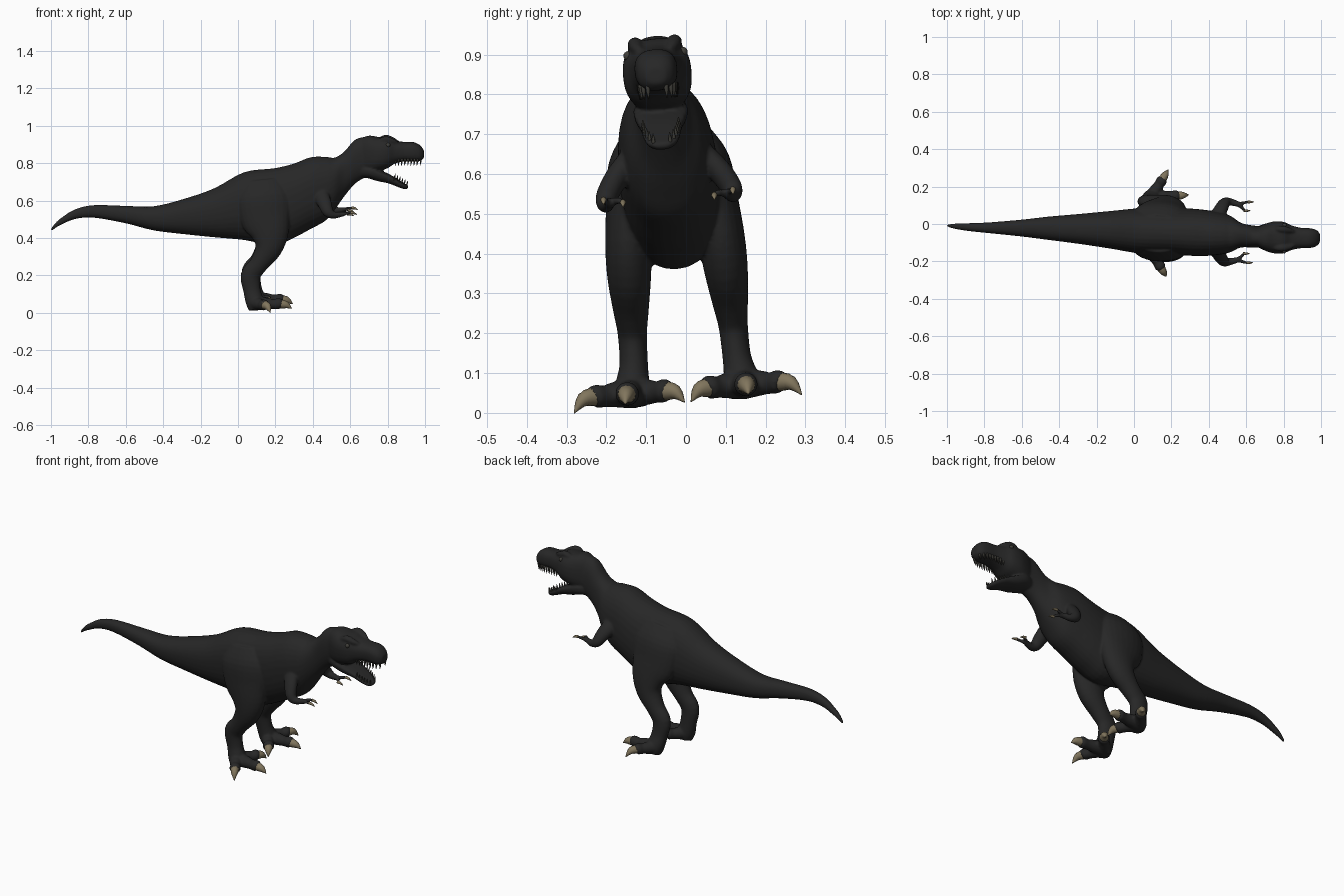
import bpy, bmesh, math
from mathutils import Vector, Matrix

# whole animal leans and turns slightly
POSE = (Matrix.Translation((0, 0.01, 0)) @ Matrix.Rotation(math.radians(-1), 4, 'Z')
        @ Matrix.Rotation(math.radians(4.6), 4, 'X'))


def material(name, rgb):
    m = bpy.data.materials.new(name)
    m.diffuse_color = (*rgb, 1)
    return m


HIDE = material("dark_hide", (0.02, 0.02, 0.02))
CLAW = material("claw", (0.22, 0.18, 0.11))
TOOTH = material("tooth", (0.05, 0.048, 0.04))


def spline(rows, steps):
    out = []
    for i in range(len(rows) - 1):
        a, b = rows[max(i - 1, 0)], rows[i]
        c, d = rows[i + 1], rows[min(i + 2, len(rows) - 1)]
        for s in range(steps):
            t = s / steps
            out.append([q + 0.5 * t * (r - p + t * (2*p - 5*q + 4*r - w + t * (3*(q - r) + w - p)))
                        for p, q, r, w in zip(a, b, c, d)])
    out.append(list(rows[-1]))
    return out


def tube(bm, rows, n=20, steps=4, power=2.0, upright=False, top=1.0, sides=(1,)):
    """Loft of rows (x, y, z, half width, half height)."""
    pts = spline(rows, steps)
    for side in sides:
        rings = []
        for i, (x, y, z, w, h) in enumerate(pts):
            a, b = Vector(pts[max(i - 1, 0)][:3]), Vector(pts[min(i + 1, len(pts) - 1)][:3])
            t = Vector((1, 0, 0)) if upright else (b - a).normalized()
            u = (Vector((0, 1, 0)) - t * t.y).normalized()
            v = t.cross(u)
            ring = []
            for k in range(n):
                ang = 2 * math.pi * k / n
                c, s = math.cos(ang), math.sin(ang)
                c = math.copysign(abs(c) ** (2 / power), c)
                s = math.copysign(abs(s) ** (2 / power), s) * (top if s > 0 else 1)
                p = Vector((x, y, z)) + u * c * max(w, .001) + v * s * max(h, .001)
                ring.append(bm.verts.new((p.x, p.y * side, p.z)))
            rings.append(ring)
        for r, q in zip(rings, rings[1:]):
            for k in range(n):
                bm.faces.new((r[k], r[(k + 1) % n], q[(k + 1) % n], q[k]))
        bm.faces.new(rings[0])
        bm.faces.new(rings[-1])


def finish(name, bm, mat):
    bmesh.ops.recalc_face_normals(bm, faces=bm.faces)
    bm.transform(POSE)
    me = bpy.data.meshes.new(name)
    bm.to_mesh(me)
    bm.free()
    for p in me.polygons:
        p.use_smooth = True
    me.materials.append(mat)
    ob = bpy.data.objects.new(name, me)
    bpy.context.collection.objects.link(ob)
    return ob


def upright_rows(table):
    return [(x, 0, (t + b) / 2, w, (t - b) / 2) for x, t, b, w in table]


BOTH = (1, -1)
skin = bmesh.new()
claws = bmesh.new()

# tail, trunk and neck: x, top, bottom, half width
tube(skin, upright_rows([
    (-1.0, .452, .436, .006), (-.97, .488, .458, .012), (-.94, .512, .474, .016),
    (-.87, .555, .503, .022), (-.77, .577, .510, .029), (-.6, .573, .48, .045),
    (-.45, .571, .442, .063), (-.29, .61, .422, .08), (-.125, .668, .405, .1),
    (.035, .754, .39, .12), (.195, .775, .362, .122), (.3, .80, .402, .125),
    (.39, .834, .45, .121), (.47, .836, .495, .11), (.52, .832, .555, .095),
    (.57, .865, .625, .066), (.63, .93, .695, .058), (.70, .945, .735, .055)]),
    n=32, power=2.25, upright=True)

# skull and snout
tube(skin, upright_rows([
    (.65, .93, .75, .045), (.70, .950, .75, .07), (.75, .943, .76, .085),
    (.80, .942, .775, .084), (.84, .924, .80, .067), (.89, .916, .812, .055),
    (.94, .915, .812, .053), (.975, .898, .814, .044), (.995, .872, .83, .024)]),
    n=28, power=2.5, upright=True)
# brow ridges
tube(skin, [(.75, .05, .92, .012, .012), (.79, .05, .932, .019, .019),
            (.83, .045, .922, .015, .015), (.86, .036, .912, .006, .006)], n=12, sides=BOTH)
# open lower jaw with flat top
tube(skin, [(.66, 0, .775, .05, .05), (.71, 0, .768, .068, .048), (.76, 0, .75, .066, .046),
            (.82, 0, .725, .054, .034), (.87, 0, .697, .046, .026),
            (.9, 0, .681, .034, .02), (.913, 0, .675, .015, .01)], top=.3, power=2.4)

# hind legs from hip to foot
tube(skin, [(.13, .07, .715, .03, .09), (.14, .09, .63, .062, .14), (.15, .105, .52, .062, .135),
            (.172, .117, .43, .059, .102), (.163, .122, .35, .055, .072), (.113, .125, .27, .045, .05),
            (.07, .127, .21, .037, .053), (.077, .13, .13, .036, .046),
            (.092, .138, .07, .045, .048), (.1, .14, .03, .04, .04)], n=24, sides=BOTH)

# toes and claws: knuckle end and claw tip
for end, tip in [((.225, .15), (.29, .155, .035)),
                 ((.145, .232), (.178, .287, .022)),
                 ((.155, .055), (.185, .008, .027))]:
    root, e = Vector((.09, .14)), Vector(end)
    m = root.lerp(e, .55)
    f = root.lerp(e, 1.12)
    tube(skin, [(*root, .062, .04, .04), (*m, .06, .031, .031), (*root.lerp(e, .75), .058, .027, .027),
                (*e, .06, .03, .03), (*f, .056, .018, .018)], n=14, sides=BOTH)
    mid = e.lerp(Vector(tip[:2]), .55)
    tube(claws, [(*e, .06, .024, .024), (*mid, .054, .018, .019), (*tip, .001, .001)],
         n=12, sides=BOTH)

# small arms
tube(skin, [(.44, .085, .65, .03, .045), (.465, .13, .60, .03, .038), (.485, .158, .555, .027, .03),
            (.515, .16, .537, .02, .02), (.555, .15, .54, .015, .014), (.575, .147, .542, .013, .012)],
     n=16, sides=BOTH)
# fingers with claws
for k, z, e in [(.163, .55, .618), (.115, .54, .6)]:
    tube(skin, [(.55, .15, .54, .011, .011), (.58, .148 + (k - .148) * .6, .545, .009, .009),
                (e - .012, k, z, .008, .008)], n=10, sides=BOTH)
    tube(claws, [(e - .014, k, z, .008, .008), (e + .006, k, z - .003, .006, .006),
                 (e + .022, k, z - .012, .001, .001)], n=8, sides=BOTH)

# blend all the flesh into one hide
body = finish("body", skin, HIDE)
rm = body.modifiers.new("blend", 'REMESH')
rm.mode = 'VOXEL'
rm.voxel_size = 0.006
rm.use_smooth_shade = True
sm = body.modifiers.new("soften", 'SMOOTH')
sm.factor = .5
sm.iterations = 3
finish("claws", claws, CLAW)

# teeth
teeth = bmesh.new()
for i in range(9):
    s = i / 8
    x, y = .845 + .133 * s, .047 - .004 * s - .02 * s ** 6
    tube(teeth, [(x, y, .83, .006, .006), (x, y, .812, .005, .005), (x - .003, y, .792, .001, .001)],
         n=6, steps=2, sides=BOTH)
for i in range(6):
    s = i / 5
    x, y, z = .835 + .066 * s, .045 - .012 * s - .012 * s ** 4, .722 - .036 * s
    tube(teeth, [(x, y, z - .008, .005, .005), (x + .004, y, z + .006, .004, .004),
                 (x + .007, y, z + .02, .001, .001)], n=6, steps=2, sides=BOTH)
finish("teeth", teeth, TOOTH)

# eyes
eyes = bmesh.new()
for side in BOTH:
    bmesh.ops.create_uvsphere(eyes, u_segments=12, v_segments=8, radius=.012,
                              matrix=Matrix.Translation((.805, side * .069, .905)))
finish("eyes", eyes, TOOTH)
